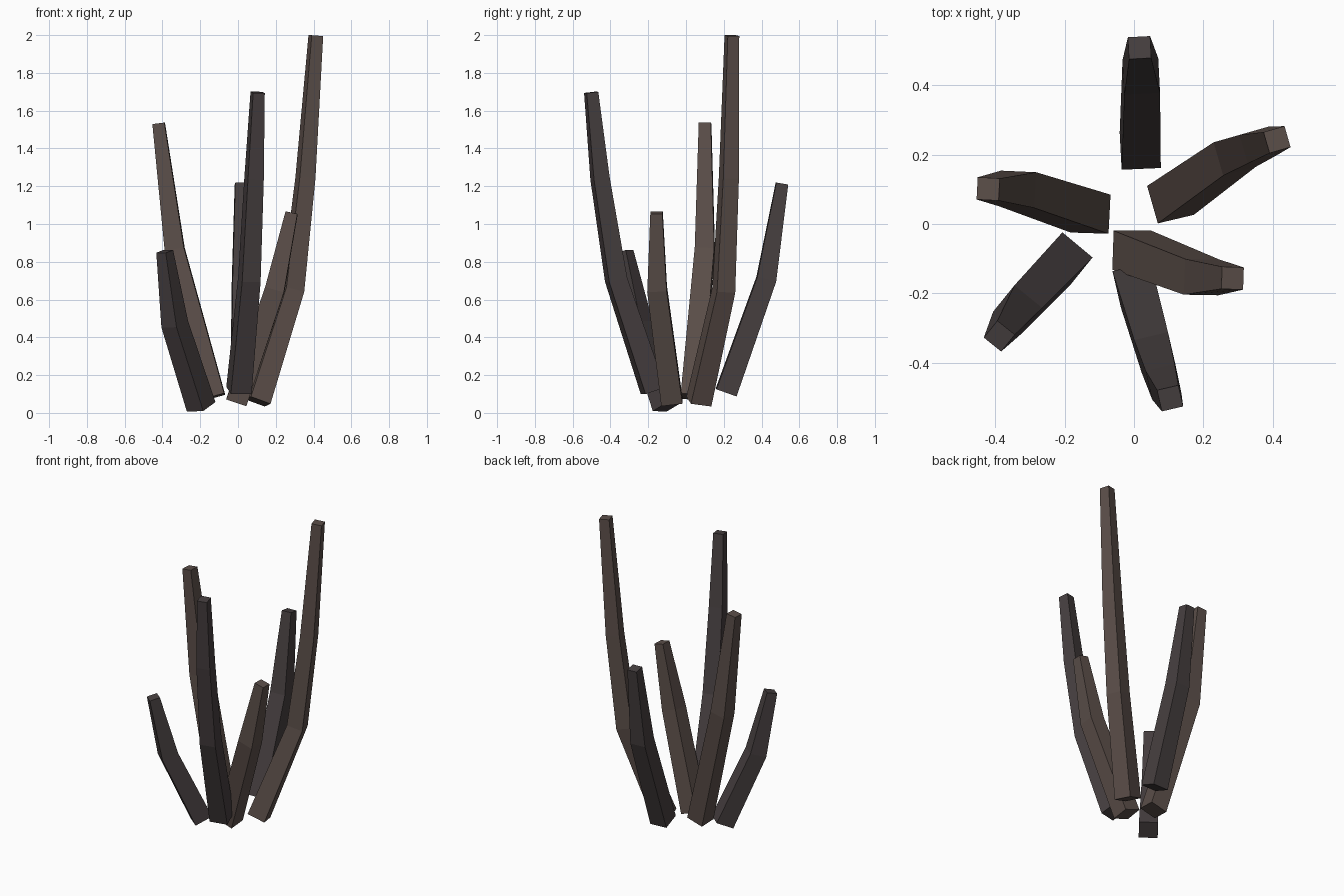
import bpy, bmesh
from math import radians, cos, sin
from mathutils import Vector

if "Cube" in bpy.data.objects:
    bpy.data.objects.remove(bpy.data.objects["Cube"])


def material(name, color):
    m = bpy.data.materials.new(name)
    m.diffuse_color = color
    m.use_nodes = True
    m.node_tree.nodes["Principled BSDF"].inputs["Base Color"].default_value = m.diffuse_color
    return m


BROWN = material("warm_bark", (0.105, 0.077, 0.067, 1))
GREY = material("cool_bark", (0.062, 0.050, 0.051, 1))


def stalk(name, path, sizes, yaw, mat):
    """Square tapering tube through the path, each ring square to the path."""
    pts = [Vector(p) for p in path]
    axis = Vector((cos(radians(yaw)), sin(radians(yaw)), 0))
    bm = bmesh.new()
    rings = []
    for i, (p, s) in enumerate(zip(pts, sizes)):
        t = Vector((0, 0, 0))
        if i > 0:
            t += (p - pts[i - 1]).normalized()
        if i < len(pts) - 1:
            t += (pts[i + 1] - p).normalized()
        t.normalize()
        u = (axis - t * axis.dot(t)).normalized()
        v = t.cross(u)
        rings.append([bm.verts.new(p + (u * a + v * b) * s / 2)
                      for a, b in ((-1, -1), (1, -1), (1, 1), (-1, 1))])
    bm.faces.new(rings[0][::-1])
    bm.faces.new(rings[-1])
    for lo, hi in zip(rings, rings[1:]):
        for k in range(4):
            n = (k + 1) % 4
            bm.faces.new((lo[k], lo[n], hi[n], hi[k]))
    bmesh.ops.recalc_face_normals(bm, faces=bm.faces)
    me = bpy.data.meshes.new(name)
    bm.to_mesh(me)
    bm.free()
    me.materials.append(mat)
    bpy.context.collection.objects.link(bpy.data.objects.new(name, me))


LONG = (0.113, 0.10, 0.086, 0.063)
SHORT = (0.113, 0.103, 0.064)

# Tall stalks with two bends
stalk("right_tall_stalk", [(.105, .068, .06), (.29, .20, .65),
      (.357, .227, 1.245), (.412, .243, 1.997)], LONG, 16, BROWN)
stalk("front_tall_stalk", [(.005, -.175, .118), (.06, -.37, .705),
      (.085, -.455, 1.24), (.104, -.502, 1.697)], LONG, 13, GREY)

# Shorter stalks with one bend
stalk("left_stalk", [(-.125, .03, .085), (-.335, .1, .865),
      (-.42, .101, 1.533)], SHORT, -3, BROWN)
stalk("front_left_stalk", [(-.195, -.1, .032), (-.335, -.247, .47),
      (-.388, -.323, .855)], SHORT, -39, GREY)
stalk("front_right_stalk", [(-.007, -.075, .06), (.195, -.153, .655),
      (.284, -.156, 1.06)], SHORT, -2, BROWN)
stalk("back_stalk", [(.018, .212, .107), (.021, .425, .708),
      (.016, .508, 1.214)], SHORT, 3, GREY)
